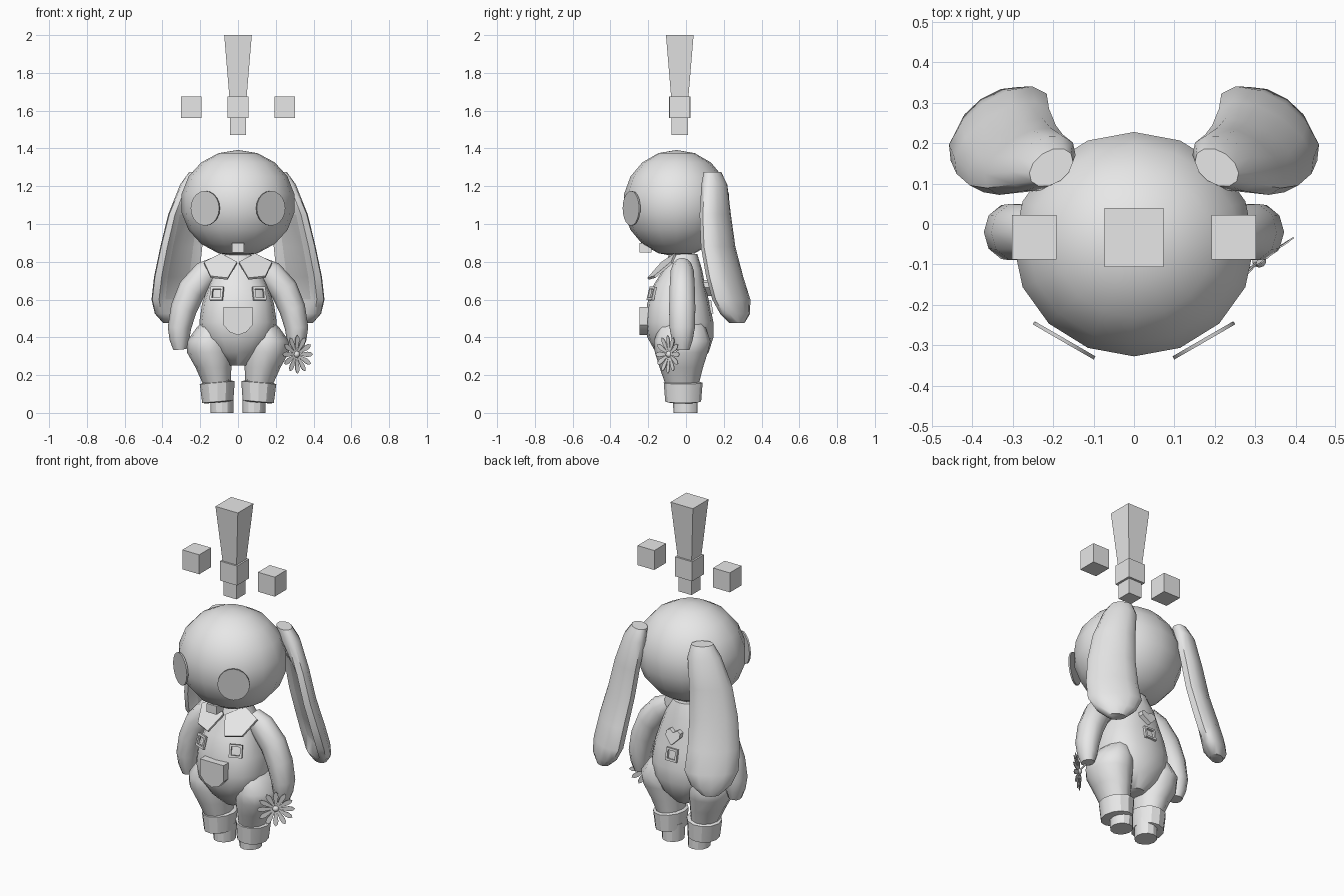
import bpy, bmesh, math
from mathutils import Matrix, Vector

if "Cube" in bpy.data.objects:
    bpy.data.objects.remove(bpy.data.objects["Cube"])

def material(name, v):
    m = bpy.data.materials.new(name)
    m.diffuse_color = (v, v, v, 1)
    m.use_nodes = True
    m.node_tree.nodes["Principled BSDF"].inputs["Base Color"].default_value = m.diffuse_color
    return m

GREY = material("light grey", 0.8)
DARK = material("mid grey", 0.62)

def finish(name, bm, angle=40, mats=(GREY,)):
    bmesh.ops.recalc_face_normals(bm, faces=bm.faces[:])
    me = bpy.data.meshes.new(name)
    bm.to_mesh(me)
    bm.free()
    for m in mats:
        me.materials.append(m)
    me.shade_smooth()
    me.set_sharp_from_angle(angle=math.radians(angle))
    ob = bpy.data.objects.new(name, me)
    bpy.context.collection.objects.link(ob)
    return ob

def loft(name, rings, n=12, yaw=0, s=1, power=1, dent=None, mats=(GREY,), angle=45):
    """Rings are (x, y, z, half width, half depth, tilt about y); dent hollows the front."""
    bm = bmesh.new()
    loops = []
    for i, (x, y, z, a, b, tilt) in enumerate(rings):
        rot = Matrix.Rotation(math.radians(yaw), 3, 'Z') @ Matrix.Rotation(math.radians(tilt), 3, 'Y')
        loop = []
        for k in range(n):
            t = 2 * math.pi * k / n
            c, d = math.cos(t), math.sin(t)
            c = math.copysign(abs(c) ** power, c)
            d = math.copysign(abs(d) ** power, d)
            if dent and dent[0] <= i <= dent[1] and d < -0.8:
                d = -0.25
            p = rot @ Vector((a * c, b * d, 0)) + Vector((x, y, z))
            loop.append(bm.verts.new((p.x * s, p.y, p.z)))
        loops.append(loop)
    for i in range(len(loops) - 1):
        for k in range(n):
            j = (k + 1) % n
            f = bm.faces.new((loops[i][k], loops[i][j], loops[i + 1][j], loops[i + 1][k]))
            front = abs(k + 0.5 - n * 0.75) < 1
            if dent and dent[0] <= i < dent[1] and front:
                f.material_index = 1
    bm.faces.new(loops[0])
    bm.faces.new(loops[-1])
    return finish(name, bm, angle, mats)

def prism(name, pts, vec):
    bm = bmesh.new()
    f = bm.faces.new([bm.verts.new(p) for p in pts])
    out = bmesh.ops.extrude_face_region(bm, geom=[f])
    moved = [g for g in out["geom"] if isinstance(g, bmesh.types.BMVert)]
    bmesh.ops.translate(bm, verts=moved, vec=vec)
    return finish(name, bm, 30)

def block(name, x, y, z0, z1, bottom, top):
    """Square block that may taper; bottom and top are half widths."""
    r = math.sqrt(2)
    ob = loft(name, [(x, y, z0, bottom * r, bottom * r, 0),
                     (x, y, z1, top * r, top * r, 0)], n=4, yaw=45, angle=20)
    return ob

def buckle(name, x, y, z, yaw, tilt=0):
    """Square frame standing upright."""
    bm = bmesh.new()
    loops = []
    for r, d in ((0.036, 0.0), (0.036, -0.014), (0.024, -0.014), (0.024, 0.0)):
        loops.append([bm.verts.new((u * r, d, v * r)) for u, v in ((-1, -1), (1, -1), (1, 1), (-1, 1))])
    for i in range(4):
        for k in range(4):
            a, b, j = loops[i], loops[(i + 1) % 4], (k + 1) % 4
            bm.faces.new((a[k], a[j], b[j], b[k]))
    bm.transform(Matrix.Translation((x, y, z)) @ Matrix.Rotation(math.radians(yaw), 4, 'Z')
                 @ Matrix.Rotation(math.radians(tilt), 4, 'X'))
    return finish(name, bm, 30)

# Floating mark and side cubes
block("mark_bar", 0, -0.033, 1.58, 2.0, 0.038, 0.073)
block("mark_collar", 0, -0.033, 1.56, 1.675, 0.056, 0.056)
block("mark_dot", 0, -0.033, 1.47, 1.56, 0.043, 0.043)
for s in (-1, 1):
    block("side_cube", 0.247 * s, -0.033, 1.56, 1.675, 0.055, 0.055)

# Head
bm = bmesh.new()
bmesh.ops.create_uvsphere(bm, u_segments=16, v_segments=9, radius=1)
bm.transform(Matrix.Translation((0, -0.05, 1.11)) @ Matrix.Diagonal((0.303, 0.282, 0.282, 1)))
finish("head", bm, 50)
block("teeth", 0, -0.215, 0.85, 0.90, 0.032, 0.032)

# Torso from ring rows: height, half width, front y, back y
rows = ((0.25, 0.05, -0.09, 0.06), (0.32, 0.13, -0.16, 0.12), (0.40, 0.19, -0.205, 0.145),
        (0.48, 0.205, -0.215, 0.145), (0.58, 0.19, -0.205, 0.125), (0.68, 0.155, -0.17, 0.10),
        (0.76, 0.12, -0.12, 0.085), (0.84, 0.07, -0.09, 0.06))
loft("torso", [(0, (f + b) / 2, z, w, (b - f) / 2, 0) for z, w, f, b in rows], n=16, power=0.85)

for s in (-1, 1):
    # Eyes
    bm = bmesh.new()
    bmesh.ops.create_cone(bm, cap_ends=True, segments=20, radius1=1, radius2=1, depth=1)
    bm.transform(Matrix.Translation((0.173 * s, -0.288, 1.083))
                 @ Matrix.Rotation(math.radians(30 * s), 4, 'Z')
                 @ Matrix.Rotation(math.radians(90), 4, 'X')
                 @ Matrix.Diagonal((0.087, 0.092, 0.009, 1)))
    finish("eye", bm, 30, (DARK,))

    # Long hanging ears with a hollow inner side
    loft("ear", [(0.205, 0.14, 1.275, 0.06, 0.04, 0), (0.225, 0.15, 1.21, 0.09, 0.058, 0),
                 (0.27, 0.155, 1.05, 0.115, 0.063, 0), (0.30, 0.17, 0.88, 0.13, 0.065, 0),
                 (0.325, 0.205, 0.72, 0.14, 0.07, 0), (0.335, 0.24, 0.60, 0.145, 0.07, 0),
                 (0.345, 0.26, 0.525, 0.11, 0.06, 0), (0.35, 0.27, 0.475, 0.05, 0.035, 0)],
         yaw=-35, s=s, dent=(2, 5), mats=(GREY, DARK))

    # Arms
    loft("arm", [(0.11, -0.02, 0.78, 0.05, 0.05, -55), (0.17, -0.02, 0.735, 0.073, 0.065, -50),
                 (0.245, -0.02, 0.65, 0.075, 0.07, -35), (0.288, -0.02, 0.55, 0.07, 0.073, -20),
                 (0.31, -0.02, 0.45, 0.062, 0.07, -5), (0.31, -0.02, 0.385, 0.052, 0.058, 0),
                 (0.307, -0.02, 0.335, 0.035, 0.04, 5)], n=10, s=s)

    # Legs, trouser cuffs and feet
    loft("leg", [(0.12, -0.02, 0.50, 0.05, 0.10, 0), (0.14, -0.02, 0.45, 0.08, 0.125, 0),
                 (0.155, -0.02, 0.38, 0.115, 0.15, 0), (0.15, -0.025, 0.32, 0.12, 0.14, 0),
                 (0.13, -0.025, 0.24, 0.095, 0.115, 0), (0.11, -0.02, 0.14, 0.07, 0.085, 0)], s=s)
    loft("cuff", [(0.112, -0.015, 0.165, 0.075, 0.085, 5), (0.11, -0.015, 0.16, 0.093, 0.103, 5),
                  (0.107, -0.015, 0.06, 0.083, 0.095, 5), (0.107, -0.015, 0.055, 0.065, 0.075, 5)],
         s=s, angle=30)
    loft("foot", [(0.085, -0.003, 0.10, 0.062, 0.066, 0), (0.085, -0.003, 0, 0.06, 0.064, 0)], s=s, angle=30)

    # Collar flaps and strap buckles
    flap = ((0.005, -0.13, 0.80), (0.055, -0.205, 0.715), (0.145, -0.17, 0.725),
            (0.18, -0.08, 0.80), (0.09, -0.06, 0.845))
    prism("collar_flap", [(x * s, y, z) for x, y, z in flap], (0, 0.008, -0.01))
    buckle("strap_buckle", 0.11 * s, -0.175, 0.63, 22 * s, -14)

# Front pocket
pocket = [(-0.077, 0.56), (0.077, 0.56), (0.077, 0.465), (0.045, 0.428),
          (0, 0.412), (-0.045, 0.428), (-0.077, 0.465)]
prism("pocket", [(x, -0.245, z) for x, z in pocket], (0, 0.06, 0))

# Back heart and buckle
heart = [(0, -0.045), (0.045, 0.0), (0.045, 0.025), (0.025, 0.038), (0, 0.022),
         (-0.025, 0.038), (-0.045, 0.025), (-0.045, 0.0)]
prism("back_heart", [(x, 0.128 - z * 0.3, 0.665 + z) for x, z in heart], (0, -0.035, 0))
buckle("back_buckle", 0, 0.125, 0.56, 180, -10)

# Flower held beside the hand
place = (Matrix.Translation((0.31, -0.09, 0.31)) @ Matrix.Rotation(math.radians(38), 4, 'Z'))
outline = ((0.012, 0.004), (0.07, 0.014), (0.09, 0.011), (0.102, 0),
           (0.09, -0.011), (0.07, -0.014), (0.012, -0.004))
for k in range(12):
    turn = place @ Matrix.Rotation(2 * math.pi * k / 12, 4, 'Y')
    pts = [turn @ Vector((r, -0.1 * r, w)) for r, w in outline]
    prism("petal", pts, place.to_3x3() @ Vector((0, 0.004, 0)))
bm = bmesh.new()
bmesh.ops.create_icosphere(bm, subdivisions=2, radius=0.018)
bm.transform(place)
finish("flower_centre", bm)
prism("flower_stem", [place @ Vector(p) for p in
                      ((-0.004, 0, -0.004), (0.004, 0, -0.004), (0.004, 0, 0.004), (-0.004, 0, 0.004))],
      (-0.01, 0.08, 0.04))
